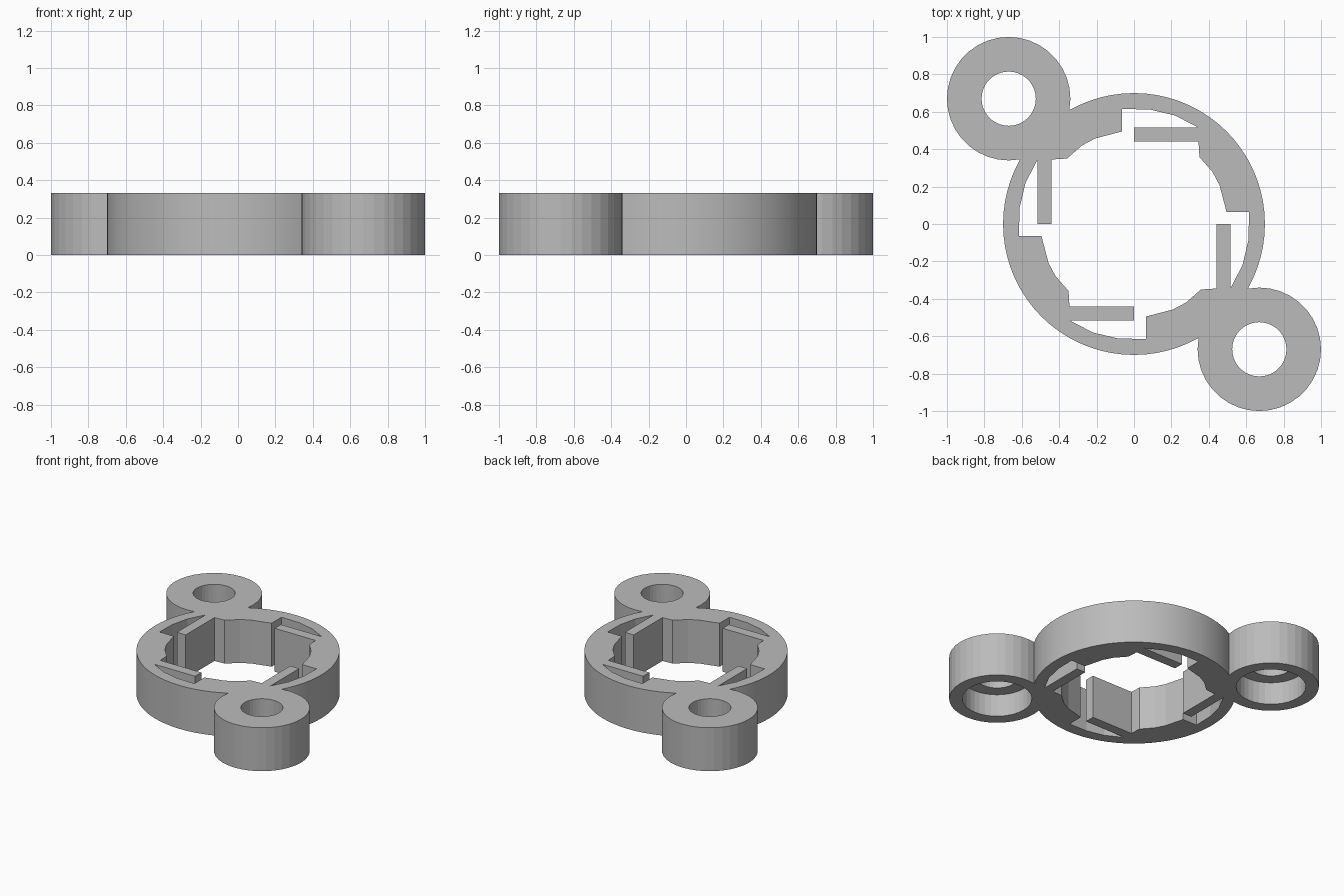
import bpy, bmesh
from math import cos, sin, pi

old = bpy.data.objects.get("Cube")
if old:
    bpy.data.objects.remove(old, do_unlink=True)

HEIGHT = 0.33
LUG = 0.67

grey = bpy.data.materials.new("plain grey")
grey.use_nodes = True
colour = (0.5, 0.5, 0.5, 1)
grey.diffuse_color = colour
grey.node_tree.nodes["Principled BSDF"].inputs["Base Color"].default_value = colour


def prism(name, outline, z0, z1):
    """Extrude a flat outline between two heights."""
    bm = bmesh.new()
    face = bm.faces.new([bm.verts.new((x, y, z0)) for x, y in outline])
    top = bmesh.ops.extrude_face_region(bm, geom=[face])["geom"]
    bmesh.ops.translate(bm, vec=(0, 0, z1 - z0),
                        verts=[v for v in top if isinstance(v, bmesh.types.BMVert)])
    bmesh.ops.recalc_face_normals(bm, faces=bm.faces)
    mesh = bpy.data.meshes.new(name)
    bm.to_mesh(mesh)
    bm.free()
    mesh.materials.append(grey)
    obj = bpy.data.objects.new(name, mesh)
    bpy.context.collection.objects.link(obj)
    return obj


def circle(x, y, r, sides):
    return [(x + r * cos(2 * pi * i / sides), y + r * sin(2 * pi * i / sides))
            for i in range(sides)]


def turn(points, quarters):
    """Rotate points clockwise in quarter turns."""
    for _ in range(quarters):
        points = [(y, -x) for x, y in points]
    return points


def combine(target, tool, operation):
    """Apply a boolean and discard the tool."""
    tool.hide_render = True
    mod = target.modifiers.new("combine", 'BOOLEAN')
    mod.operation = operation
    mod.solver = 'EXACT'
    mod.object = tool
    graph = bpy.context.evaluated_depsgraph_get()
    mesh = bpy.data.meshes.new_from_object(target.evaluated_get(graph))
    target.modifiers.clear()
    target.data = mesh
    bpy.data.objects.remove(tool, do_unlink=True)


# Round body with two opposite mounting lugs
body = prism("ring_body", circle(0, 0, 0.70, 72), 0, HEIGHT)
for side in (-1, 1):
    combine(body, prism("lug", circle(side * LUG, -side * LUG, 0.33, 36), 0, HEIGHT), 'UNION')

# Central opening: grip block arc, step, and relief pocket in each quarter
quarter = [(-0.358, 0.35), (-0.278, 0.42), (-0.208, 0.457), (-0.064, 0.495),
           (-0.064, 0.615), (0.085, 0.612), (0.22, 0.58), (0.345, 0.515), (0.345, 0.44)]
opening = [p for q in range(4) for p in turn(quarter, q)]
combine(body, prism("opening", opening, -0.1, HEIGHT + 0.1), 'DIFFERENCE')

# Screw holes, wider from below
for side in (-1, 1):
    for radius, top in ((0.145, HEIGHT + 0.1), (0.24, 0.17)):
        hole = circle(side * LUG, -side * LUG, radius, 36)
        combine(body, prism("hole", hole, -0.1, top), 'DIFFERENCE')

# Spring arms reaching into the opening
arm = [(0, 0.44), (0.345, 0.44), (0.345, 0.515), (0, 0.515)]
for q, place in enumerate(("back", "left", "front", "right")):
    prism(place + "_spring_arm", turn(arm, q), 0, HEIGHT)

# Soften the round walls, keep corners crisp
bpy.ops.object.select_all(action='DESELECT')
body.select_set(True)
bpy.context.view_layer.objects.active = body
bpy.ops.object.shade_smooth_by_angle(angle=0.1)
